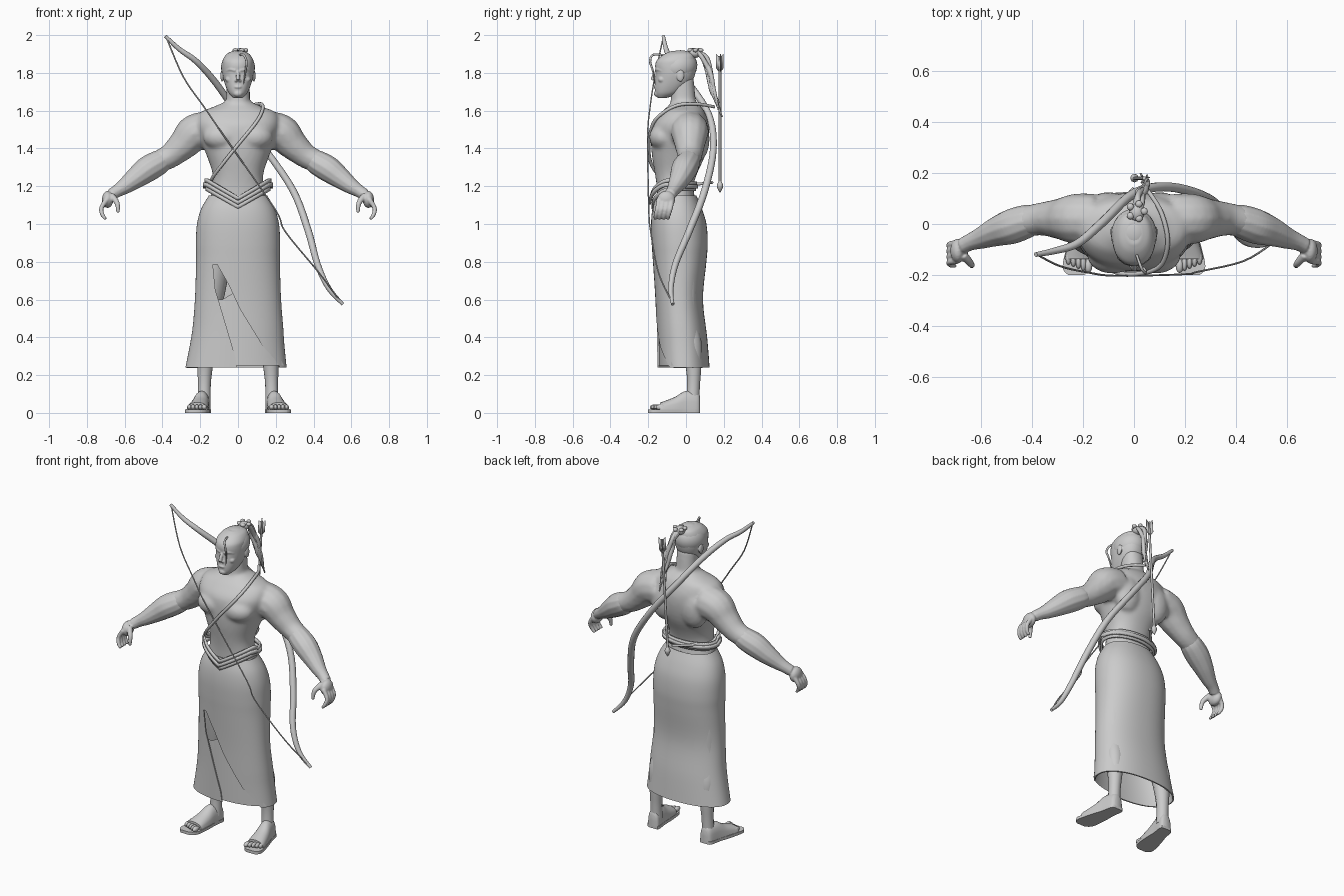
import bpy, bmesh, random
from math import sin, cos, pi
from mathutils import Vector, Matrix

random.seed(4)
cube = bpy.data.objects.get("Cube")
if cube:
    bpy.data.objects.remove(cube)

grey = bpy.data.materials.new("plain_grey")
grey.use_nodes = True
grey.diffuse_color = (0.6, 0.6, 0.6, 1)
grey.node_tree.nodes["Principled BSDF"].inputs["Base Color"].default_value = (0.6, 0.6, 0.6, 1)


def add(name, mesh):
    mesh.materials.clear()
    mesh.materials.append(grey)
    ob = bpy.data.objects.new(name, mesh)
    bpy.context.collection.objects.link(ob)
    mesh.shade_smooth()
    mesh.set_sharp_from_angle(angle=0.8)
    return ob


def bake(ob):
    """Apply the modifiers or curve bevel and return a plain mesh object."""
    dg = bpy.context.evaluated_depsgraph_get()
    mesh = bpy.data.meshes.new_from_object(ob.evaluated_get(dg))
    name = ob.name
    bpy.data.objects.remove(ob)
    return add(name, mesh)


def spline(points, steps=5):
    """Catmull-Rom resampling of tuples of any length."""
    p = [Vector(q) for q in points]
    p = [p[0]] + p + [p[-1]]
    out = []
    for a, b, c, d in zip(p, p[1:], p[2:], p[3:]):
        for i in range(steps):
            t = i / steps
            out.append((b * 2 + (c - a) * t + (a * 2 - b * 5 + c * 4 - d) * t**2
                        + (b * 3 - a - c * 3 + d) * t**3) / 2)
    return out + [p[-1]]


def grid(name, rows, closed=True, caps=False):
    bm = bmesh.new()
    vs = [[bm.verts.new(p) for p in row] for row in rows]
    n = len(vs[0])
    for lo, hi in zip(vs, vs[1:]):
        for i in range(n if closed else n - 1):
            j = (i + 1) % n
            bm.faces.new((lo[i], lo[j], hi[j], hi[i]))
    if caps:
        bm.faces.new(vs[0][::-1])
        bm.faces.new(vs[-1])
    mesh = bpy.data.meshes.new(name)
    bm.to_mesh(mesh)
    return add(name, mesh)


def loft(name, profile, n=48, caps=True, power=0.9):
    """Profile rows are: height, half width, front y, back y."""
    def bend(v):
        return abs(v) ** power * (1 if v > 0 else -1)
    rows = [[(w * bend(cos(2 * pi * i / n)), (f + b) / 2 + (b - f) / 2 * bend(sin(2 * pi * i / n)), z)
             for i in range(n)] for z, w, f, b in spline(profile)]
    return grid(name, rows, True, caps)


def tube(name, points, s=1, cyclic=False, res=4):
    """Points are x, y, z, radius; s mirrors the path."""
    cu = bpy.data.curves.new(name, "CURVE")
    cu.dimensions, cu.bevel_depth, cu.bevel_resolution = "3D", 1, res
    cu.use_fill_caps = True
    pts = spline(points)
    sp = cu.splines.new("POLY")
    sp.points.add(len(pts) - 1)
    for p, (x, y, z, r) in zip(sp.points, pts):
        p.co, p.radius = (x * s, y, z, 1), r
    sp.use_cyclic_u = cyclic
    ob = bpy.data.objects.new(name, cu)
    bpy.context.collection.objects.link(ob)
    bpy.context.view_layer.update()
    return bake(ob)


def ball(name, loc, size, rot=0):
    bm = bmesh.new()
    m = Matrix.Translation(loc) @ Matrix.Rotation(rot, 4, "X") @ Matrix.Diagonal((*size, 1))
    bmesh.ops.create_uvsphere(bm, u_segments=24, v_segments=14, radius=1, matrix=m)
    mesh = bpy.data.meshes.new(name)
    bm.to_mesh(mesh)
    return add(name, mesh)


def fuse(name, parts, voxel, smooth=4):
    """Blend overlapping parts into one smooth skin."""
    bm = bmesh.new()
    for ob in parts:
        bm.from_mesh(ob.data)
        bpy.data.objects.remove(ob)
    mesh = bpy.data.meshes.new(name)
    bm.to_mesh(mesh)
    ob = add(name, mesh)
    mod = ob.modifiers.new("blend", "REMESH")
    mod.mode, mod.voxel_size = "VOXEL", voxel
    mod = ob.modifiers.new("soften", "SMOOTH")
    mod.iterations = smooth
    bpy.context.view_layer.update()
    return bake(ob)


# Torso, neck and upper arms
body = [loft("trunk", [(1.0, .16, -.14, .07), (1.12, .15, -.15, .05), (1.2, .135, -.155, .04),
                       (1.27, .135, -.165, .06), (1.36, .165, -.18, .1), (1.45, .2, -.185, .12),
                       (1.53, .22, -.175, .12), (1.59, .2, -.13, .1), (1.62, .13, -.1, .08),
                       (1.65, .06, -.07, .05)]),
        loft("neck", [(1.55, .07, -.09, .06), (1.67, .062, -.08, .05), (1.78, .06, -.08, .04)])]
for s in (-1, 1):
    body += [tube("arm", [(.15, .02, 1.5, .1), (.23, .02, 1.48, .1), (.29, .02, 1.42, .082),
                          (.36, .02, 1.36, .066), (.43, .01, 1.325, .06)], s),
             ball("chest", (s * .085, -.12, 1.46), (.1, .075, .07)),
             ball("back", (s * .1, .06, 1.45), (.09, .065, .12))]
fuse("torso", body, .011, 6)

# Forearms, hands and fingers
for s, side in ((-1, "right"), (1, "left")):
    hand = [tube("forearm", [(.39, .015, 1.345, .058), (.42, .01, 1.325, .066), (.48, -.01, 1.29, .069),
                             (.54, -.03, 1.245, .058), (.6, -.055, 1.2, .043), (.64, -.07, 1.175, .034),
                             (.67, -.085, 1.155, .032)], s),
            ball("palm", (s * .69, -.105, 1.13), (.03, .048, .045)),
            tube("thumb", [(.67, -.12, 1.15, .018), (.64, -.155, 1.11, .014), (.635, -.165, 1.06, .009)], s)]
    for i in range(4):
        y = -.075 - i * .023
        hand.append(tube("finger", [(.695, y, 1.13, .014), (.723, y - .006, 1.085, .012),
                                    (.718, y - .016, 1.05, .011), (.7, y - .02, 1.025, .008)], s))
    fuse(side + "_forearm_and_hand", hand, .005, 3)

# Head with facial features
face = [loft("skull", [(1.668, .025, -.15, -.1), (1.69, .047, -.162, -.04), (1.72, .062, -.165, 0),
                       (1.76, .075, -.163, .035), (1.8, .083, -.16, .05), (1.84, .084, -.163, .055),
                       (1.87, .08, -.152, .05), (1.9, .06, -.115, .04), (1.915, .03, -.08, .01)]),
        tube("nose", [(0, -.155, 1.81, .008), (0, -.17, 1.785, .01), (0, -.176, 1.762, .012)]),
        ball("lips", (0, -.16, 1.725), (.022, .012, .008)), ball("chin", (0, -.15, 1.69), (.025, .02, .018))]
for s in (-1, 1):
    face += [tube("brow", [(.012, -.158, 1.812, .008), (.04, -.148, 1.818, .008), (.06, -.125, 1.81, .007)], s),
             ball("cheek", (s * .045, -.128, 1.765), (.022, .02, .018)),
             ball("nostril", (s * .01, -.165, 1.758), (.008, .01, .007)),
             ball("ear", (s * .084, -.03, 1.785), (.009, .02, .032))]
fuse("head", face, .004, 3)
for s in (-1, 1):
    ball("eye", (s * .03, -.145, 1.797), (.012, .008, .006))

# Hair cap, top knot, ponytail braids and loose lock
ball("hair_cap", (0, -.043, 1.83), (.09, .105, .088), .35)
ball("top_knot", (.01, .045, 1.905), (.03, .035, .026))
for i in range(6):
    def j():
        return random.uniform(-.014, .014)
    tube("ponytail_strand", [(.01 + j(), .045, 1.91 + j(), .011), (.02 + j(), .095 + j(), 1.885, .012),
                             (.03 + j(), .12 + j(), 1.8, .013), (.04 + j(), .14 + j(), 1.71, .01),
                             (.05 + j(), .18 + j(), 1.6 + 3 * j(), .004)], res=2)
for k in range(5):
    ball("knot_curl", (.01 + .03 * cos(k * 1.26), .05 + .03 * sin(k * 1.26), 1.92), (.014, .014, .011))
tube("loose_lock", [(.01, -.12, 1.895, .005), (.03, -.175, 1.895, .006), (.045, -.19, 1.86, .006),
                    (.04, -.175, 1.81, .005), (.03, -.165, 1.74, .002)], res=2)

# Long skirt, with a slit cut in the front
skirt_profile = [(1.15, .155, -.16, .055), (1.08, .195, -.178, .085), (1.0, .217, -.185, .108),
                 (.9, .223, -.182, .115), (.8, .222, -.175, .108), (.6, .228, -.162, .09),
                 (.4, .245, -.155, .112), (.24, .268, -.15, .125)]
skirt = loft("skirt", skirt_profile[::-1], 64, False)
for v in skirt.data.vertices:
    if v.co.z < .45:
        v.co.x -= .01 * (.45 - v.co.z) / .2
skirt.modifiers.new("cloth", "SOLIDIFY").thickness = .008
slit = [(-.133, .785), (-.11, .785), (-.05, .68), (.01, .55), (.13, .355), (.19, .29), (.25, .2),
        (0, .2), (-.015, .3), (-.095, .57), (-.12, .65)]
cutter = grid("slit_cutter", [[(x, y, z) for x, z in slit] for y in (-.3, -.02)], True, True)
bm = bmesh.new()
bm.from_mesh(cutter.data)
bmesh.ops.recalc_face_normals(bm, faces=bm.faces)
bm.to_mesh(cutter.data)
cutter.hide_render = True
mod = skirt.modifiers.new("slit", "BOOLEAN")
mod.object, mod.solver = cutter, "EXACT"
bpy.context.view_layer.update()
bake(skirt)
bpy.data.objects.remove(cutter)

# Under panel that closes the lower part of the slit
rows = []
for i in range(9):
    z = .25 + .4 * i / 8
    x0, x1 = -.04 - .2 * (z - .25), .245 - .66 * (z - .25)
    xs = [x0 + (x1 - x0) * k / 12 for k in range(13)]
    rows.append([(x, -.02 - .125 * (max(0, 1 - (x / .262) ** 2)) ** .48, z + (x * .6 if i == 8 else 0)) for x in xs])
grid("skirt_under_panel", rows, False)

# Belt bands dipping to a point in front
for k, (out, lift) in enumerate([(0, 0), (.014, .022), (.006, .045)]):
    ring = []
    for dz in (0, .022):
        row = []
        for i in range(64):
            a = 2 * pi * i / 64
            x = (.172 + out) * cos(a)
            y = -.058 + (.125 + out) * sin(a)
            z = 1.08 + lift + .095 * min(1, abs(x) / .17) if y < -.058 else 1.175 + lift * .6
            row.append((x, y * (1 if y < 0 else .8), z + dz))
        ring.append(row)
    belt = grid("belt_band", ring)
    belt.modifiers.new("leather", "SOLIDIFY").thickness = .012

# Shoulder strap
tube("strap", [(.04, .15, 1.62, .008), (.1, .06, 1.635, .009), (.13, -.04, 1.63, .009), (.125, -.12, 1.59, .009),
               (.09, -.175, 1.53, .009), (0, -.197, 1.42, .009), (-.08, -.185, 1.32, .009),
               (-.135, -.13, 1.245, .009), (-.14, -.05, 1.205, .009), (-.08, .05, 1.21, .008),
               (0, .14, 1.22, .007)])

# Bow and string
tube("bow", [(-.385, -.12, 1.995, .009), (-.31, -.105, 1.925, .013), (-.22, -.075, 1.86, .016),
             (-.12, .01, 1.75, .018), (0, .12, 1.58, .018), (.14, .145, 1.4, .018), (.29, .1, 1.18, .019),
             (.37, .02, .97, .019), (.42, -.055, .79, .017), (.48, -.08, .66, .014), (.555, -.07, .575, .009)])
tube("bow_string", [(-.38, -.12, 1.99, .004), (-.29, -.165, 1.78, .004), (-.18, -.19, 1.62, .004),
                    (-.07, -.203, 1.46, .004), (.195, -.197, 1.08, .004), (.25, -.187, .96, .004),
                    (.43, -.145, .74, .004), (.55, -.07, .58, .004)], res=1)

# Arrow on the back
tube("arrow_shaft", [(.04, .18, 1.89, .007), (0, .18, 1.2, .007)], res=2)
tube("arrow_head", [(.003, .18, 1.23, .005), (.002, .18, 1.2, .017), (0, .18, 1.165, .001)], res=2)
for k in range(3):
    d = Vector((cos(k * 2.1), sin(k * 2.1), 0)) * .022
    top, low = Vector((.041, .18, 1.88)), Vector((.036, .18, 1.8))
    vane = grid("arrow_vane", [[low, low + d + Vector((0, 0, .025))], [top, top + d + Vector((0, 0, .02))]], False)
    vane.modifiers.new("feather", "SOLIDIFY").thickness = .004

# Legs and sandals
for s, side in ((-1, "right"), (1, "left")):
    tube(side + "_leg", [(.1, -.03, 1.0, .09), (.13, -.02, .75, .085), (.155, 0, .5, .06), (.17, .03, .36, .055),
                         (.175, .04, .24, .042), (.178, .04, .15, .035), (.18, .035, .05, .036)], s)

    def along(t):
        return s * (.18 + .045 * t), .075 - .265 * t
    rows = []
    for t, w, h in spline([(0, .025, .085), (.06, .038, .11), (.3, .043, .115), (.5, .05, .085),
                           (.72, .056, .062), (.8, .056, .055)]):
        x, y = along(t)
        rows.append([(x + w * cos(pi * k / 10), y, .015 + (h - .015) * sin(pi * k / 10) ** .7) for k in range(11)])
    grid(side + "_sandal", rows, True, True)
    outline = spline([(0, .02), (.04, .04), (.3, .044), (.55, .054), (.85, .06), (.97, .052), (1.04, .03)], 3)
    edge = [(along(t)[0] + w, along(t)[1]) for t, w in outline]
    edge += [(along(t)[0] - w, along(t)[1]) for t, w in outline[::-1]]
    grid(side + "_sole", [[(x, y, z) for x, y in edge] for z in (0, .018)], True, True)
    for k in range(5):
        x, y = along(.9 - .03 * k)
        ball("toe", (x + s * (k - 2) * .021, y, .03), (.011 if k else .015, .028, .015))
